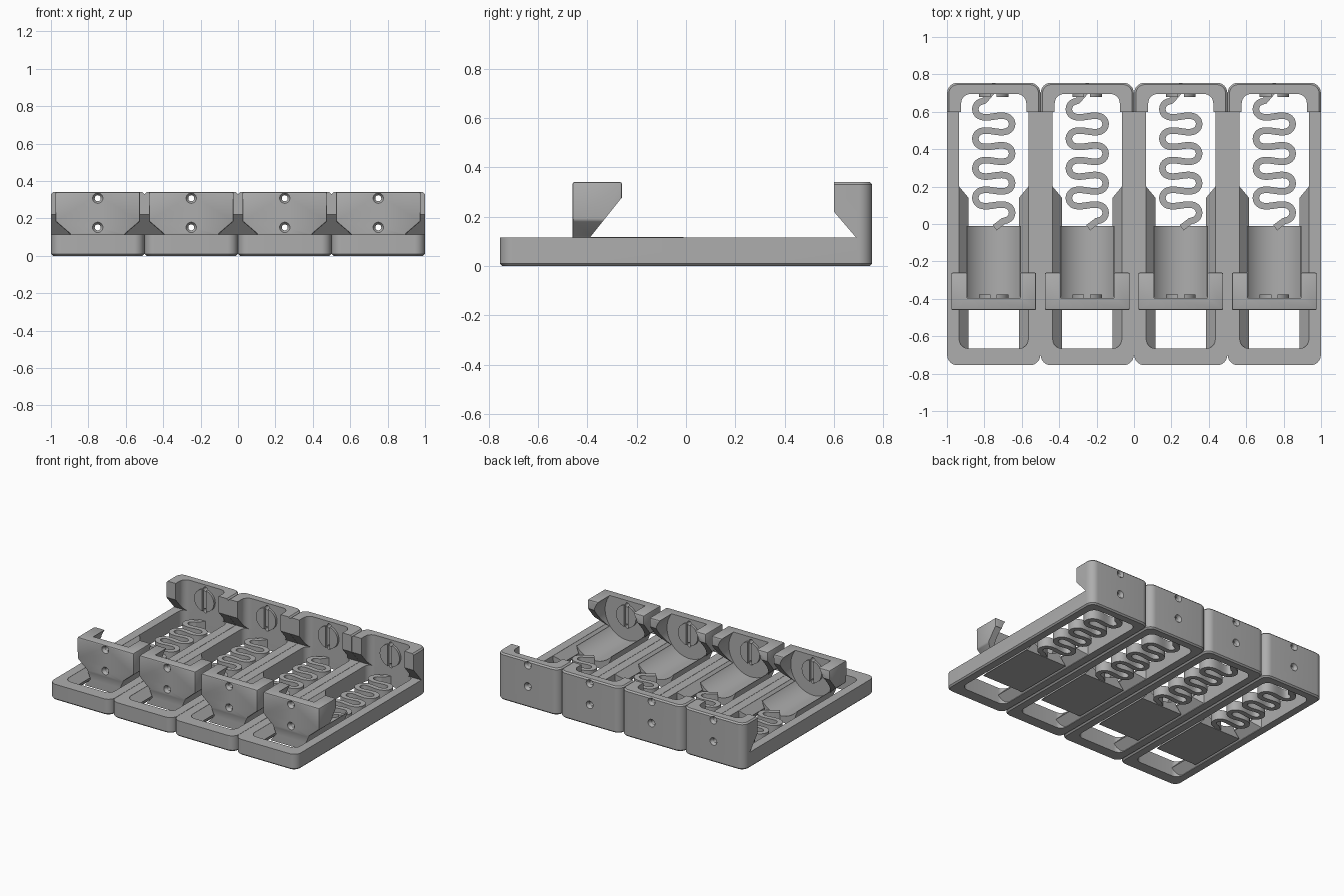
import bpy, bmesh, math
from mathutils import Matrix

if "Cube" in bpy.data.objects:
    bpy.data.objects.remove(bpy.data.objects["Cube"])

grey = bpy.data.materials.new("light grey plastic")
grey.use_nodes = True
colour = (0.42, 0.42, 0.42, 1)
grey.diffuse_color = colour
grey.node_tree.nodes["Principled BSDF"].inputs["Base Color"].default_value = colour


def finish(name, bm):
    bmesh.ops.recalc_face_normals(bm, faces=bm.faces)
    mesh = bpy.data.meshes.new(name)
    bm.to_mesh(mesh)
    bm.free()
    mesh.materials.append(grey)
    obj = bpy.data.objects.new(name, mesh)
    bpy.context.collection.objects.link(obj)
    return obj


def loft(name, loops):
    """Skin a stack of equal closed loops and cap both ends."""
    bm = bmesh.new()
    rings = [[bm.verts.new(p) for p in loop] for loop in loops]
    n = len(rings[0])
    for low, high in zip(rings, rings[1:]):
        for i in range(n):
            j = (i + 1) % n
            bm.faces.new((low[i], low[j], high[j], high[i]))
    bm.faces.new(rings[0])
    bm.faces.new(rings[-1])
    return finish(name, bm)


def prism(name, profile, axis, start, end):
    """Extrude a profile of (x, z) along y, or of (y, z) along x."""
    if axis == "y":
        return loft(name, [[(p, d, q) for p, q in profile] for d in (start, end)])
    return loft(name, [[(d, p, q) for p, q in profile] for d in (start, end)])


def slab(name, half, y0, y1, z0, z1, radius, chamfer=0):
    """Upright block with rounded corners and optional chamfered rims."""
    def ring(z, inset):
        pts, r = [], radius - inset
        for k, (sx, cy) in enumerate(((1, y1 - radius), (-1, y1 - radius),
                                      (-1, y0 + radius), (1, y0 + radius))):
            for s in range(9):
                a = (k + s / 8) * math.pi / 2
                pts.append((sx * (half - radius) + r * math.cos(a), cy + r * math.sin(a), z))
        return pts
    if chamfer:
        return loft(name, [ring(z0, chamfer), ring(z0 + chamfer, 0),
                           ring(z1 - chamfer, 0), ring(z1, chamfer)])
    return loft(name, [ring(z0, 0), ring(z1, 0)])


def rod(name, r1, r2, y0, y1, z, segments=32):
    """Cylinder or cone lying along y."""
    bm = bmesh.new()
    bmesh.ops.create_cone(bm, cap_ends=True, segments=segments, radius1=r1, radius2=r2,
                          depth=y1 - y0)
    bm.transform(Matrix.Translation((0, (y0 + y1) / 2, z)) @ Matrix.Rotation(-math.pi / 2, 4, "X"))
    return finish(name, bm)


def bake(obj):
    dg = bpy.context.evaluated_depsgraph_get()
    mesh = bpy.data.meshes.new_from_object(obj.evaluated_get(dg))
    obj.modifiers.clear()
    obj.data = mesh


def combine(obj, tool, operation="DIFFERENCE"):
    mod = obj.modifiers.new("cut", "BOOLEAN")
    mod.object, mod.operation, mod.solver = tool, operation, "EXACT"
    bake(obj)
    bpy.data.objects.remove(tool)


def drill(obj, y_out, direction):
    """Two countersunk screw holes through an end wall."""
    for z in (0.152, 0.308):
        ys = sorted((y_out - direction * 0.02, y_out + direction * 0.12))
        combine(obj, rod("hole", 0.016, 0.016, ys[0], ys[1], z, 24))
        ys = sorted((y_out - direction * 0.005, y_out + direction * 0.018))
        big, small = 0.031, 0.016
        radii = (big, small) if direction > 0 else (small, big)
        combine(obj, rod("countersink", radii[0], radii[1], ys[0], ys[1], z, 24))


# Frame with tall end wall
FRAME_TOP, TOP, AXIS_Z = 0.115, 0.34, 0.23
frame = slab("frame", 0.249, -0.755, 0.755, 0, TOP, 0.055, 0.01)
combine(frame, prism("clear_space", [(-1, FRAME_TOP), (0.69, FRAME_TOP), (0.6, 0.22),
                                     (0.6, 0.5), (-1, 0.5)], "x", -0.5, 0.5))
combine(frame, slab("slot", 0.185, -0.665, 0.695, -0.1, FRAME_TOP, 0.05))
combine(frame, slab("end_pocket", 0.174, 0.2, 0.695, 0.1, 0.5, 0.05))
drill(frame, 0.755, -1)

# Ridged guide rails along the slot walls
rails = []
for side, label in ((1, "left_rail"), (-1, "right_rail")):
    section = [(0.195, 0.114), (0.185, 0.114), (0.135, 0.06), (0.185, 0.004), (0.195, 0.004)]
    rails.append(loft(label, [
        [(side * x, -0.68, z) for x, z in section],
        [(side * x, 0.2 - 1.2 * (0.185 - min(x, 0.185)), z) for x, z in section]]))

# Sliding end block with cradle
head_half = [(0.14, 0.1), (0.145, FRAME_TOP), (0.227, 0.185), (0.227, TOP)]
head_profile = head_half + [(-x, z) for x, z in reversed(head_half)]
slider = prism("slider", head_profile, "y", -0.46, -0.26)
bevel = slider.modifiers.new("soft_edges", "BEVEL")
bevel.width, bevel.segments = 0.008, 2
bake(slider)
combine(slider, prism("slope_cut", [(-0.41, 0.09), (-0.262, 0.275), (-0.2, 0.275), (-0.2, 0.09)],
                      "x", -0.5, 0.5))
body_half = [(0.168, 0.004), (0.12, 0.06), (0.145, 0.118)]
body_profile = body_half + [(-x, z) for x, z in reversed(body_half)]
combine(slider, prism("body", body_profile, "y", -0.459, -0.01), "UNION")
combine(slider, rod("cradle", 0.18, 0.18, -0.395, 0.1, AXIS_Z, 72))
drill(slider, -0.46, 1)

# Round contact seats with a vertical groove
seats = []
for label, y0, y1 in (("front_contact_seat", -0.4, -0.378), ("back_contact_seat", 0.678, 0.7)):
    seat = rod(label, 0.08, 0.08, y0, y1, AXIS_Z, 40)
    combine(seat, prism("groove", [(-0.016, 0), (0.016, 0), (0.016, 0.5), (-0.016, 0.5)],
                        "y", y0 - 0.1, y1 + 0.1))
    seats.append(seat)

# Meandering flat spring
path = [(-0.012, 0.705)]
t0, t1 = -math.pi - 1.0, 6 * math.pi + 1.0
for i in range(201):
    t = t0 + (t1 - t0) * i / 200
    path.append((0.098 * math.cos(t), 0.535 - 0.0252 * t - 0.02 * math.sin(2 * t)))
path.append((0.005, -0.02))
sections = []
for i, (x, y) in enumerate(path):
    ax, ay = path[max(i - 1, 0)]
    bx, by = path[min(i + 1, len(path) - 1)]
    length = math.hypot(bx - ax, by - ay)
    nx, ny = -(by - ay) / length * 0.0175, (bx - ax) / length * 0.0175
    sections.append([(x + s * nx, y + s * ny, z)
                     for s, z in ((1, 0.008), (-1, 0.008), (-1, 0.075), (1, 0.075))])
spring = loft("spring", sections)

# Shade, then repeat the cell four times side by side
parts = [frame, slider, spring] + rails + seats
for part in parts:
    part.data.shade_smooth()
    part.data.set_sharp_from_angle(angle=math.radians(30))
    for k in range(4):
        obj = part if k == 0 else part.copy()
        if k:
            bpy.context.collection.objects.link(obj)
        obj.location.x = -0.75 + 0.5 * k
